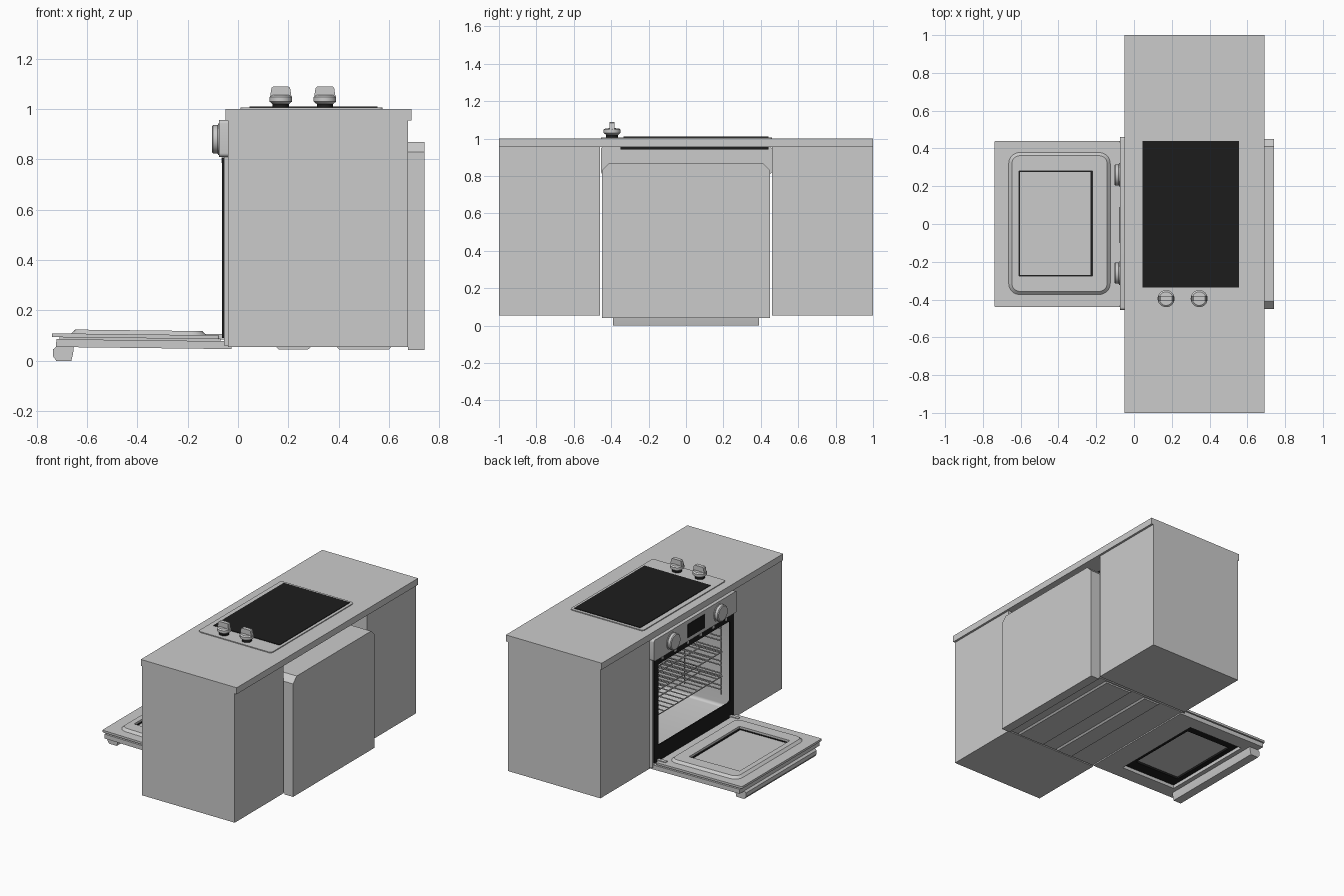
import bpy, bmesh, math
from mathutils import Matrix, Vector

if "Cube" in bpy.data.objects:
    bpy.data.objects.remove(bpy.data.objects["Cube"])

black = bpy.data.materials.new("black")
black.diffuse_color = (0.012, 0.012, 0.012, 1)
black.use_nodes = True
black.node_tree.nodes["Principled BSDF"].inputs["Base Color"].default_value = black.diffuse_color


def finish(name, bm, mat=None):
    bmesh.ops.remove_doubles(bm, verts=bm.verts, dist=1e-5)
    bmesh.ops.recalc_face_normals(bm, faces=bm.faces)
    me = bpy.data.meshes.new(name)
    bm.to_mesh(me)
    bm.free()
    ob = bpy.data.objects.new(name, me)
    bpy.context.collection.objects.link(ob)
    if mat:
        me.materials.append(mat)
    return ob


def box(name, x, y, z, mat=None, bevel=0):
    bm = bmesh.new()
    bmesh.ops.create_cube(bm, size=1)
    for v in bm.verts:
        v.co = [(a + b) / 2 + c * (b - a) for (a, b), c in zip((x, y, z), v.co)]
    if bevel:
        bmesh.ops.bevel(bm, geom=bm.edges[:], offset=bevel, segments=2, affect='EDGES', profile=0.5)
    return finish(name, bm, mat)


def rrect(u0, u1, v0, v1, r=0.0, n=5):
    if r == 0:
        return [(u0, v0), (u1, v0), (u1, v1), (u0, v1)]
    pts = []
    for k, (cu, cv) in enumerate([(u1 - r, v1 - r), (u0 + r, v1 - r), (u0 + r, v0 + r), (u1 - r, v0 + r)]):
        for i in range(n + 1):
            a = math.pi / 2 * (k + i / n)
            pts.append((cu + r * math.cos(a), cv + r * math.sin(a)))
    return pts


def curve_bm(cu):
    tmp = bpy.data.objects.new("tmp", cu)
    bpy.context.collection.objects.link(tmp)
    dg = bpy.context.evaluated_depsgraph_get()
    me = bpy.data.meshes.new_from_object(tmp.evaluated_get(dg))
    bm = bmesh.new()
    bm.from_mesh(me)
    bpy.data.objects.remove(tmp)
    bpy.data.meshes.remove(me)
    return bm


def plate(name, axis, lo, hi, loops, mat=None):
    """Flat outline (with optional hole loops) extruded along an axis."""
    cu = bpy.data.curves.new(name, 'CURVE')
    cu.dimensions, cu.fill_mode, cu.extrude = '2D', 'BOTH', (hi - lo) / 2
    for pts in loops:
        s = cu.splines.new('POLY')
        s.points.add(len(pts) - 1)
        for p, (u, v) in zip(s.points, pts):
            p.co = (u, v, 0, 1)
        s.use_cyclic_u = True
    bm = curve_bm(cu)
    for v in bm.verts:
        a, b, w = v.co.x, v.co.y, v.co.z + (lo + hi) / 2
        v.co = {'x': (w, a, b), 'y': (a, w, b), 'z': (a, b, w)}[axis]
    return finish(name, bm, mat)


def wires(name, paths, r=0.004):
    cu = bpy.data.curves.new(name, 'CURVE')
    cu.dimensions, cu.bevel_depth, cu.bevel_resolution, cu.use_fill_caps = '3D', r, 1, True
    for pts in paths:
        s = cu.splines.new('POLY')
        s.points.add(len(pts) - 1)
        for p, c in zip(s.points, pts):
            p.co = (*c, 1)
    return finish(name, curve_bm(cu))


def lathe(name, profile, loc, rot=Matrix(), mat=None):
    bm = bmesh.new()
    vs = [bm.verts.new((r, 0, z)) for r, z in profile]
    es = [bm.edges.new(p) for p in zip(vs, vs[1:])]
    bmesh.ops.spin(bm, geom=vs + es, cent=(0, 0, 0), axis=(0, 0, 1), angle=2 * math.pi, steps=32)
    bm.transform(Matrix.Translation(loc) @ rot)
    return finish(name, bm, mat)


# cabinets and worktop
box("countertop", (-0.05, 0.69), (-1, 1), (0.955, 1.0))
box("right_cabinet", (-0.04, 0.675), (-1, -0.46), (0.055, 0.955))
box("left_cabinet", (-0.04, 0.675), (0.46, 1), (0.055, 0.955))

# hob
plate("hob_frame", 'z', 1.0, 1.006, [rrect(0.01, 0.575, -0.455, 0.46, 0.02)])
plate("hob_glass", 'z', 1.004, 1.010, [rrect(0.045, 0.555, -0.335, 0.44)], black)
box("hob_underside", (0.045, 0.555), (-0.35, 0.44), (0.943, 0.956), black)
for i, x in enumerate((0.17, 0.345)):
    lathe(f"hob_knob_base_{i}", [(0, 0), (0.032, 0), (0.032, 0.016), (0, 0.016)], (x, -0.395, 1.005), mat=black)
    lathe(f"hob_knob_{i}", [(0, 0), (0.03, 0), (0.045, 0.012), (0.045, 0.03), (0.036, 0.037), (0, 0.038)],
          (x, -0.395, 1.018))
    plate(f"hob_knob_grip_{i}", 'y', -0.408, -0.382,
          [[(x - 0.043, 1.045), (x + 0.043, 1.045), (x + 0.037, 1.084), (x + 0.03, 1.09),
            (x - 0.03, 1.09), (x - 0.037, 1.084)]])

# oven body: hollow chamfered sleeve closed by a thicker back
def shell(z0):
    return [(-0.45, z0), (0.45, z0), (0.45, 0.83), (0.41, 0.87), (-0.41, 0.87), (-0.45, 0.83)]


cavity = rrect(-0.405, 0.405, 0.15, 0.77, 0.02)
plate("oven_body", 'x', -0.03, 0.62, [shell(0.055), cavity])
plate("oven_back_wall", 'x', 0.62, 0.675, [shell(0.055)])
plate("oven_back_cover", 'x', 0.675, 0.74, [shell(0.042)])
for i, (a, b) in enumerate(((0.15, 0.29), (0.39, 0.61))):
    plate(f"base_ridge_{i}", 'y', -0.44, 0.44,
          [[(a, 0.056), (a + 0.012, 0.045), (b - 0.012, 0.045), (b, 0.056)]])
plate("oven_front_frame", 'x', -0.055, -0.03, [rrect(-0.45, 0.45, 0.06, 0.81), cavity])
plate("oven_gasket", 'x', -0.063, -0.054,
      [rrect(-0.435, 0.435, 0.09, 0.808), rrect(-0.395, 0.395, 0.2, 0.765, 0.015)], black)
for i in range(6):
    y = -0.35 + 0.14 * i
    box(f"vent_rib_{i}", (-0.066, -0.06), (y - 0.01, y + 0.01), (0.785, 0.808))

# control panel
plate("control_panel", 'x', -0.075, -0.03, [rrect(-0.455, 0.46, 0.81, 0.957, 0.015)])
box("display", (-0.078, -0.07), (-0.1, 0.09), (0.835, 0.93), black)
to_front = Matrix.Rotation(-math.pi / 2, 4, 'Y')
for i, y in enumerate((-0.26, 0.26)):
    lathe(f"oven_knob_{i}", [(0, 0), (0.062, 0), (0.062, 0.006), (0.056, 0.008), (0.056, 0.026), (0.05, 0.031), (0, 0.031)],
          (-0.073, y, 0.88), to_front)

# shelf ladders and wire racks
levels = [0.28 + 0.085 * k for k in range(6)]
for name, s in (("right", -1), ("left", 1)):
    y = s * 0.385
    paths = [[(x, y, 0.24), (x, y, 0.74)] for x in (0.0, 0.28, 0.56)]
    for z in levels:
        for dz in (0, 0.028):
            paths.append([(-0.01, y - s * 0.01, z + dz), (0.57, y - s * 0.01, z + dz)])
    wires(name + "_shelf_ladder", paths)
for i, z in enumerate((levels[1] + 0.014, levels[3] + 0.014)):
    ring = [(-0.02, -0.37, z), (0.56, -0.37, z), (0.56, 0.37, z), (-0.02, 0.37, z), (-0.02, -0.37, z)]
    bars = [[(-0.02, -0.37 + 0.74 * k / 14, z), (0.56, -0.37 + 0.74 * k / 14, z)] for k in range(1, 14)]
    cross = [[(x, -0.37, z - 0.006), (x, 0.37, z - 0.006)] for x in (0.14, 0.4)]
    wires(f"wire_rack_{i}", [ring] + bars + cross)
wires("heating_element", [[(0.5, -0.3, 0.74), (0.05, -0.3, 0.74), (0.05, 0.3, 0.74), (0.5, 0.3, 0.74)]], 0.006)

# open door, built flat and then tilted slightly
win = rrect(-0.61, -0.22, -0.275, 0.28)
big = rrect(-0.62, -0.19, -0.34, 0.34)
door = [
    plate("door_outer_panel", 'z', 0.047, 0.078, [rrect(-0.722, -0.025, -0.44, 0.44), big]),
    plate("door_window_border", 'z', 0.07, 0.084, [rrect(-0.66, -0.16, -0.37, 0.37), rrect(-0.585, -0.235, -0.26, 0.26)], black),
    plate("door_core", 'z', 0.078, 0.088, [rrect(-0.71, -0.07, -0.425, 0.425), big]),
    plate("door_lip", 'z', 0.086, 0.101, [rrect(-0.74, -0.075, -0.44, 0.44, 0.008), win]),
    plate("door_window_seal", 'z', 0.086, 0.102, [win, rrect(-0.603, -0.23, -0.27, 0.275)], black),
    plate("door_pane", 'z', 0.084, 0.096, [rrect(-0.604, -0.229, -0.272, 0.277)]),
]
# embossed inner sheet with sloped rim
bm = bmesh.new()
rims = []
for off, z in ((0, 0.1), (0.018, 0.117), (0.03, 0.117)):
    pts = rrect(-0.665 + off, -0.125 - off, -0.375 + off, 0.38 - off, 0.06 - off)
    rims.append([bm.verts.new((u, v, z)) for u, v in pts])
for a, b in zip(rims, rims[1:]):
    for k in range(len(a)):
        n = (k + 1) % len(a)
        bm.faces.new((a[k], a[n], b[n], b[k]))
door.append(finish("door_embossed_rim", bm))
door.append(plate("door_embossed_sheet", 'z', 0.1, 0.117, [rrect(-0.637, -0.153, -0.347, 0.352, 0.032), win]))
for s in (-1, 1):
    door.append(box("hinge_arm", (-0.13, -0.03), (s * 0.4 - 0.012, s * 0.4 + 0.012), (0.085, 0.106)))
tilt = Matrix.Translation((-0.06, 0, 0.07)) @ Matrix.Rotation(0.012, 4, 'Y') @ Matrix.Translation((0.06, 0, -0.07))
for ob in door:
    ob.data.transform(tilt)

# door handle on the underside
plate("door_handle", 'y', -0.39, 0.39,
      [[(-0.735, 0.018), (-0.722, 0), (-0.662, 0), (-0.655, 0.03), (-0.652, 0.057), (-0.722, 0.057), (-0.735, 0.045)]])

# shading
for ob in bpy.context.collection.objects:
    ob.select_set(True)
    bpy.context.view_layer.objects.active = ob
bpy.ops.object.shade_smooth_by_angle(angle=math.radians(30))
